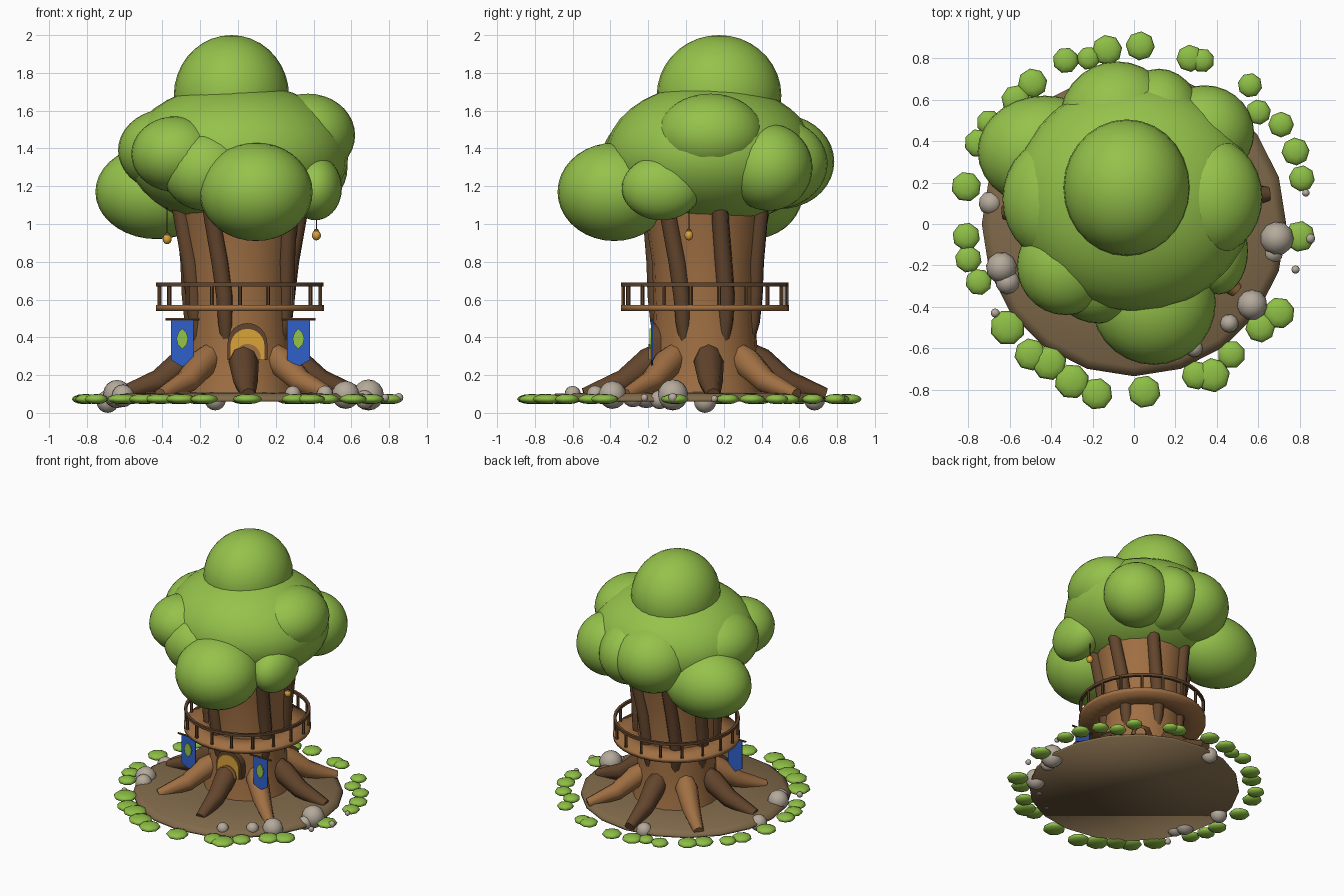
import bpy, bmesh, math, random
from math import sin, cos, pi, radians
from mathutils import Vector, Matrix

random.seed(4)
cube = bpy.data.objects.get("Cube")
if cube:
    bpy.data.objects.remove(cube, do_unlink=True)


def material(name, *rgb):
    m = bpy.data.materials.new(name)
    m.use_nodes = True
    m.diffuse_color = (*rgb, 1)
    m.node_tree.nodes["Principled BSDF"].inputs["Base Color"].default_value = (*rgb, 1)
    return m


LEAF = material("leaf green", .3, .54, .07)
BUSH = material("bush green", .27, .52, .06)
BARK = material("bark brown", .35, .16, .056)
DARK = material("dark bark", .125, .06, .026)
SOIL = material("soil", .22, .145, .07)
STONE = material("stone grey", .46, .4, .33)
BLUE = material("banner blue", .03, .115, .6)
GOLD = material("warm gold", .7, .36, .04)

AXIS = Vector((.01, .1, 0))      # centre line of the trunk


def finish(name, bm, mat, smooth=50):
    bmesh.ops.recalc_face_normals(bm, faces=bm.faces)
    mesh = bpy.data.meshes.new(name)
    bm.to_mesh(mesh)
    bm.free()
    mesh.materials.append(mat)
    ob = bpy.data.objects.new(name, mesh)
    bpy.context.collection.objects.link(ob)
    if smooth:
        bpy.ops.object.select_all(action='DESELECT')
        ob.select_set(True)
        bpy.context.view_layer.objects.active = ob
        bpy.ops.object.shade_smooth_by_angle(angle=radians(smooth))
    return ob


def ellipsoid(name, centre, size, mat, segs=28, rings=18):
    bm = bmesh.new()
    bmesh.ops.create_uvsphere(bm, u_segments=segs, v_segments=rings, radius=1)
    turn = Matrix.Rotation(random.uniform(0, pi), 4, 'Z') if segs < 12 else Matrix()
    bm.transform(Matrix.Translation(centre) @ Matrix.Diagonal((*size, 1)) @ turn)
    return finish(name, bm, mat, 80)


def skin(bm, rings, closed=False):
    """Bridge rings of points into a capped or looped surface."""
    loops = [[bm.verts.new(p) for p in ring] for ring in rings]
    n = len(loops[0])
    pairs = list(zip(loops, loops[1:])) + ([(loops[-1], loops[0])] if closed else [])
    for a, b in pairs:
        for i in range(n):
            bm.faces.new((a[i], a[(i + 1) % n], b[(i + 1) % n], b[i]))
    if not closed:
        bm.faces.new(loops[0])
        bm.faces.new(loops[-1])


def lathe(name, profile, mat, centre=AXIS, segs=24, closed=False, smooth=40):
    bm = bmesh.new()
    skin(bm, [[centre + Vector((r * cos(2 * pi * i / segs), r * sin(2 * pi * i / segs), z))
               for i in range(segs)] for r, z in profile], closed)
    return finish(name, bm, mat, smooth)


def tube(name, points, radii, mat, side, sides=8):
    """Tapered tube along points; side is a direction square to the path."""
    bm, rings = bmesh.new(), []
    for i, p in enumerate(points):
        along = (points[min(i + 1, len(points) - 1)] - points[max(i - 1, 0)]).normalized()
        up = side.cross(along).normalized()
        rings.append([p + radii[i] * (side * cos(2 * pi * k / sides) + up * sin(2 * pi * k / sides))
                      for k in range(sides)])
    skin(bm, rings)
    return finish(name, bm, mat)


def plate(name, outline, y, depth, mat):
    """Upright plate facing the front, its outline given in x and z."""
    bm = bmesh.new()
    skin(bm, [[Vector((x, y + d, z)) for x, z in outline] for d in (0, depth)])
    return finish(name, bm, mat, 0)


def polar(deg, r, z):
    a = radians(deg)
    return AXIS + Vector((r * cos(a), r * sin(a), z))


def tangent(deg):
    return Vector((-sin(radians(deg)), cos(radians(deg)), 0))


# Ground disc with a bevelled upper rim, softly shaded
lathe("ground", [(.735, .06), (.735, .076), (.69, .103), (.3, .11)], SOIL, Vector(),
      segs=20, smooth=180)

# Trunk
trunk = [(.31, .08), (.295, .16), (.277, .3), (.27, .55), (.28, .8), (.31, 1), (.335, 1.15)]
lathe("trunk", trunk, BARK, segs=20)

# Bark ridges, sinking into the trunk below the balcony
ridge = [(.235, .36), (.262, .48), (.272, .62), (.285, .8), (.315, 1), (.34, 1.15)]
for n, deg in enumerate((-119, -165, -38, 13, 63, 112, 155)):
    path = [polar(deg + 24 * max(0, 1.1 - max(z, .6)), r, z) for r, z in ridge]
    tube(f"bark_ridge_{n}", path, [.03, .04, .046, .047, .046, .045], DARK, tangent(deg))

# Roots, alternating in colour
for n in range(8):
    deg = -86 + 45 * n
    path = [polar(deg, r, z) for r, z in ((.2, .34), (.29, .27), (.43, .165), (.64, .095))]
    tube(f"root_{n}", path, [.05, .08, .065, .037], BARK if n % 2 else DARK, tangent(deg))

# Balcony and railing
lathe("balcony_deck", [(.2, .54), (.445, .54), (.445, .572), (.2, .572)], BARK, segs=32,
      closed=True, smooth=180)
lathe("hand_rail", [(.423, .67), (.443, .67), (.443, .69), (.423, .69)], DARK, segs=32, closed=True)
for n in range(18):
    deg = -90 + 20 * n
    tube(f"rail_post_{n}", [polar(deg, .432, .56), polar(deg, .432, .68)], [.011, .011],
         DARK, tangent(deg), 6)


# Arched doorway above the front root
def arch(half, top, x=.05):
    spring = top - half
    curve = [(x + half * cos(pi * k / 12), spring + half * sin(pi * k / 12)) for k in range(13)]
    return [(x + half, .28)] + curve + [(x - half, .28)]


plate("door_frame", arch(.105, .475), -.184, .08, DARK)
plate("door_glow", arch(.09, .445), -.191, .008, GOLD)
plate("door_panel", arch(.07, .365), -.198, .008, BARK)

# Banners with a leaf emblem on a rod
for side, x in (("right", -.295), ("left", .32)):
    plate(f"{side}_banner", [(x - .06, .495), (x + .06, .495), (x + .06, .28), (x, .245),
                             (x - .06, .28)], -.184, .008, BLUE)
    half_leaf = [(.021, .425), (.031, .395), (.024, .362)]
    leaf = [(x, .447)] + [(x + w, z) for w, z in half_leaf] + [(x, .338)]
    leaf += [(x - w, z) for w, z in reversed(half_leaf)]
    plate(f"{side}_emblem", leaf, -.192, .009, LEAF)
    tube(f"{side}_banner_rod", [Vector((x - .09, -.18, .495)), Vector((x + .09, -.18, .495))],
         [.007, .007], DARK, Vector((0, 1, 0)), 6)

# Hanging lanterns
for side, x, z in (("right", -.375, .92), ("left", .415, .94)):
    ellipsoid(f"{side}_lantern", (x, .015, z), (.024, .024, .027), GOLD, 10, 8)
    tube(f"{side}_lantern_cap", [Vector((x, .015, z + .02)), Vector((x, .015, z + .034))],
         [.016, .008], DARK, Vector((1, 0, 0)))
    tube(f"{side}_lantern_cord", [Vector((x, .015, z + .02)), Vector((x, .015, z + .22))],
         [.003, .003], DARK, Vector((1, 0, 0)), 5)

# Leafy crown
crown = {
    "crown_core": ((0, .13, 1.365), (.585, .555, .38)),
    "crown_top": ((-.035, .175, 1.68), (.305, .33, .32)),
    "crown_front": ((.095, -.38, 1.17), (.3, .3, .26)),
    "crown_back_right_low": ((-.43, .35, 1.17), (.325, .27, .25)),
    "crown_right": ((-.37, .12, 1.39), (.265, .3, .22)),
    "crown_front_right": ((-.33, -.2, 1.37), (.235, .24, .2)),
    "crown_front_middle": ((-.17, -.27, 1.28), (.23, .21, .21)),
    "crown_front_left_low": ((.41, -.13, 1.19), (.14, .21, .17)),
    "crown_left": ((.37, .13, 1.47), (.25, .285, .22)),
    "crown_back_left": ((.34, .44, 1.3), (.24, .23, .23)),
    "crown_back": ((-.08, .5, 1.33), (.28, .285, .25)),
    "crown_back_middle": ((.12, .47, 1.32), (.22, .28, .24)),
}
for name, (centre, size) in crown.items():
    ellipsoid(name, centre, size, LEAF)

# Low shrubs around the rim
shrubs = [(-.33, .79), (-.22, .8), (-.13, .84), (.03, .86), (.27, .8), (.33, .79), (.56, .67),
          (-.49, .68), (-.57, .6), (-.7, .49), (-.75, .39), (-.81, .18), (-.81, -.06), (-.8, -.17),
          (-.75, -.28), (-.61, -.5), (-.5, -.63), (-.41, -.67), (-.3, -.76), (-.18, -.82),
          (.05, -.81), (.3, -.73), (.38, -.73), (.47, -.63), (.61, -.5), (.7, -.43),
          (.8, -.06), (.81, .22), (.78, .35), (.71, .48), (.6, .54)]
for n, (x, y) in enumerate(shrubs):
    r = random.uniform(.055, .075) + (.012 if y < -.4 else 0)
    ellipsoid(f"shrub_{n}", (x, y, .073), (r, r, .027), BUSH, 8, 6)

# Stones: x, y, z, radius
stones = [(-.69, .1, .06, .06), (-.64, -.21, .1, .075), (-.61, -.28, .09, .06), (-.67, -.43, .07, .022),
          (.69, -.07, .095, .082), (.67, -.14, .07, .05), (.85, -.07, .08, .025), (.78, -.22, .08, .02),
          (.57, -.39, .095, .074), (.46, -.48, .1, .045), (.29, -.6, .1, .043), (.83, .15, .075, .018),
          (-.12, .68, .07, .057)]
for n, (x, y, z, r) in enumerate(stones):
    ellipsoid(f"stone_{n}", (x, y, z), (r, r, r), STONE, 11, 8)
